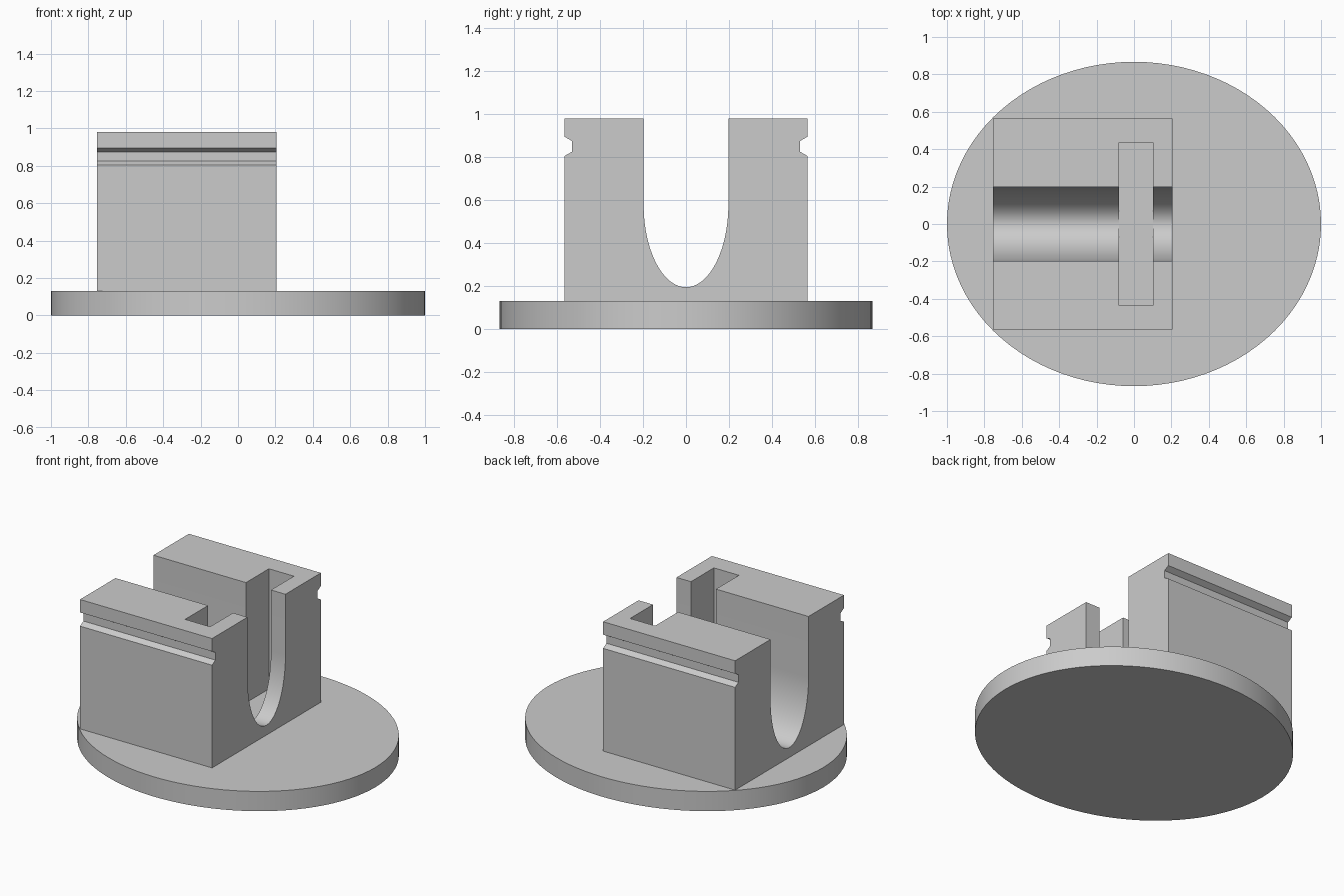
import bpy, bmesh
from math import pi, sin, cos, radians

cube = bpy.data.objects.get("Cube")
if cube:
    bpy.data.objects.remove(cube, do_unlink=True)

grey = bpy.data.materials.new("plain grey")
grey.use_nodes = True
colour = (0.6, 0.6, 0.6, 1)
grey.diffuse_color = colour
grey.node_tree.nodes["Principled BSDF"].inputs["Base Color"].default_value = colour


def prism(name, outline, direction):
    """Extrude a closed outline of 3D points along a direction."""
    bm = bmesh.new()
    face = bm.faces.new([bm.verts.new(p) for p in outline])
    ext = bmesh.ops.extrude_face_region(bm, geom=[face], use_keep_orig=True)
    verts = [v for v in ext["geom"] if isinstance(v, bmesh.types.BMVert)]
    bmesh.ops.translate(bm, verts=verts, vec=direction)
    bmesh.ops.recalc_face_normals(bm, faces=bm.faces)
    mesh = bpy.data.meshes.new(name)
    bm.to_mesh(mesh)
    bm.free()
    mesh.materials.append(grey)
    obj = bpy.data.objects.new(name, mesh)
    bpy.context.collection.objects.link(obj)
    return obj


def smooth(obj):
    bpy.ops.object.select_all(action="DESELECT")
    obj.select_set(True)
    bpy.context.view_layer.objects.active = obj
    bpy.ops.object.shade_smooth_by_angle(angle=radians(30))


# Oval base plate
steps = 96
plate = prism("base_plate",
              [(cos(2 * pi * i / steps), 0.867 * sin(2 * pi * i / steps), 0)
               for i in range(steps)], (0, 0, 0.13))
smooth(plate)

# Block: half profile with side groove, mirrored, joined by the rounded channel
half = [(0.565, 0.1), (0.565, 0.805), (0.53, 0.825), (0.53, 0.875),
        (0.565, 0.895), (0.565, 0.98), (0.197, 0.98)]
arc = [(0.197 * cos(pi * i / 40), 0.58 - 0.385 * sin(pi * i / 40)) for i in range(41)]
profile = half + arc + [(-y, z) for y, z in reversed(half)]
block = prism("channel_block", [(-0.753, y, z) for y, z in profile], (0.96, 0, 0))

# Cross slot cut down to the bottom of the channel
cutter = prism("slot_cutter",
               [(-0.08, -0.435, 0.19), (0.102, -0.435, 0.19),
                (0.102, 0.435, 0.19), (-0.08, 0.435, 0.19)], (0, 0, 1))
cutter.hide_render = True
cutter.hide_viewport = True
cut = block.modifiers.new("cross slot", "BOOLEAN")
cut.operation = "DIFFERENCE"
cut.solver = "EXACT"
cut.object = cutter

# Bake the cut so the sharp edges can be found
bpy.context.view_layer.update()
graph = bpy.context.evaluated_depsgraph_get()
baked = bpy.data.meshes.new_from_object(block.evaluated_get(graph))
block.modifiers.clear()
block.data = baked
bpy.data.objects.remove(cutter, do_unlink=True)
smooth(block)
